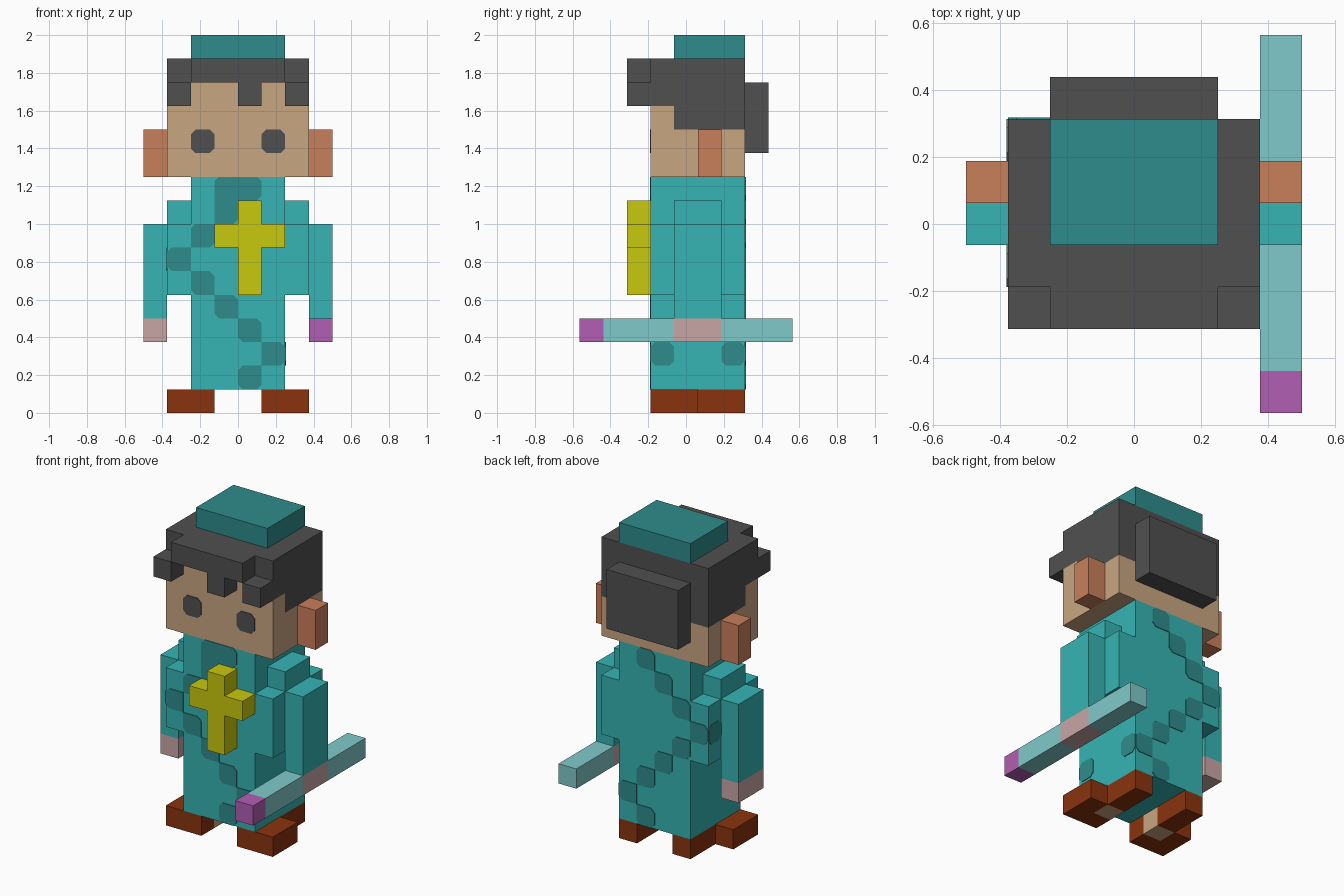
import bpy, bmesh
from itertools import product
from mathutils import Vector

old = bpy.data.objects.get("Cube")
if old:
    bpy.data.objects.remove(old, do_unlink=True)

U = 0.125  # one block


def material(name, rgb):
    lin = [((c / 255 + 0.055) / 1.055) ** 2.4 if c > 10 else c / 3294 for c in rgb] + [1]
    m = bpy.data.materials.new(name)
    m.use_nodes = True
    m.diffuse_color = lin
    m.node_tree.nodes["Principled BSDF"].inputs["Base Color"].default_value = lin
    return m


teal = material("robe_teal", (54, 180, 180))
dark_teal = material("dark_teal", (47, 140, 140))
yellow = material("yellow", (201, 201, 14))
brown = material("shoe_brown", (138, 51, 13))
skin = material("skin", (201, 166, 129))
ear_tone = material("ear_orange", (201, 126, 91))
pink = material("hand_pink", (201, 166, 166))
purple = material("handle_purple", (178, 94, 178))
charcoal = material("hair_charcoal", (80, 80, 80))
pale = material("blade_pale_teal", (129, 202, 202))

cells = {}   # block position -> part name
parts = {}   # part name -> material


def block(name, mat, x, y, z):
    """Fill a range of blocks; later parts replace earlier ones."""
    parts[name] = mat
    for c in product(range(*x), range(*y), range(*z)):
        cells[c] = name


def both(name, mat, x, y, z):
    """Fill a mirrored pair of block ranges."""
    block("left_" + name, mat, x, y, z)
    block("right_" + name, mat, (-x[1], -x[0]), y, z)


def finish(name, bm, mat):
    me = bpy.data.meshes.new(name)
    bm.to_mesh(me)
    bm.free()
    me.materials.append(mat)
    bpy.context.collection.objects.link(bpy.data.objects.new(name, me))


def place(x, y, z):
    return Vector((x, y - 4.5, z)) * U


# Robe, shoulders and arms
block("robe", teal, (-2, 2), (3, 7), (1, 10))
both("shoulder", teal, (2, 3), (3, 7), (5, 8))
both("shoulder", teal, (2, 3), (4, 6), (8, 9))
both("sleeve", teal, (3, 4), (4, 6), (4, 8))

# Shoes with the bare foot showing
both("shoe", brown, (1, 3), (3, 5), (0, 1))
both("shoe", brown, (1, 2), (5, 7), (0, 1))
both("foot", skin, (1, 2), (4, 5), (0, 1))

# Head and ears
block("head", skin, (-3, 3), (3, 7), (10, 14))
both("ear", ear_tone, (3, 4), (5, 6), (10, 12))

# Hair: cap, sides, fringe and the bun at the back
block("hair", charcoal, (-3, 3), (3, 7), (14, 15))
block("hair", charcoal, (-3, 3), (4, 7), (12, 14))
for x in (-3, 2):
    block("hair", charcoal, (x, x + 1), (2, 4), (13, 14))
block("hair", charcoal, (-2, 2), (2, 3), (14, 15))
block("hair", charcoal, (0, 1), (2, 3), (13, 14))
block("hair_back", charcoal, (-2, 2), (7, 8), (11, 14))

# Hat
block("hat", dark_teal, (-2, 2), (4, 7), (15, 16))

# Chest cross
block("cross", yellow, (0, 1), (2, 3), (5, 9))
block("cross", yellow, (-1, 2), (2, 3), (7, 8))

# Staff held in the left hand
block("staff_blade", pale, (3, 4), (1, 9), (3, 4))
block("staff_handle", purple, (3, 4), (0, 1), (3, 4))
both("hand", pink, (3, 4), (4, 6), (3, 4))

# Build each part from the outer sides of its blocks
for name, mat in parts.items():
    bm = bmesh.new()
    for c in [k for k, v in cells.items() if v == name]:
        for axis, side in product(range(3), (0, 1)):
            near = list(c)
            near[axis] += 2 * side - 1
            if tuple(near) in cells:
                continue
            a, b = (axis + 1) % 3, (axis + 2) % 3
            ring = []
            for da, db in ((0, 0), (1, 0), (1, 1), (0, 1)):
                p = list(c)
                p[axis] += side
                p[a] += da
                p[b] += db
                ring.append(bm.verts.new(place(*p)))
            bm.faces.new(ring if side else ring[::-1])
    bmesh.ops.remove_doubles(bm, verts=bm.verts, dist=0.001)
    bmesh.ops.dissolve_limit(bm, angle_limit=0.01, verts=bm.verts, edges=bm.edges)
    finish(name, bm, mat)


def plate(bm, origin, u, v, touching=()):
    """Thin square plate with its free corners cut off."""
    n = u.cross(v) * 0.004
    corners = ((0, 0), (1, 0), (1, 1), (0, 1))
    pts = []
    for i, (a, b) in enumerate(corners):
        p = Vector((a, b))
        if (a, b) in touching:
            pts.append(p)
        else:
            pts += [p.lerp(Vector(corners[i - 1]), 0.2),
                    p.lerp(Vector(corners[(i + 1) % 4]), 0.2)]
    low = [bm.verts.new(origin + (u * p.x + v * p.y) * U) for p in pts]
    top = [bm.verts.new(w.co + n) for w in low]
    bm.faces.new(top)
    for i in range(len(low)):
        bm.faces.new((low[i - 1], low[i], top[i], top[i - 1]))


X, Y, Z = Vector((1, 0, 0)), Vector((0, 1, 0)), Vector((0, 0, 1))

# Eyes
bm = bmesh.new()
for x in (-2, 1):
    plate(bm, place(x, 3, 11), X, Z)
finish("eyes", bm, charcoal)

# Winding pattern on the robe, front and back
trail = [(0, 9), (-1, 8), (-2, 7), (-3, 6), (-2, 5), (-1, 4), (0, 3), (1, 2), (0, 1)]


def joined(x, z, a, b, group):
    """True where another pattern square meets this corner."""
    dx, dz = 2 * a - 1, 2 * b - 1
    return any(q in group for q in ((x + dx, z), (x, z + dz), (x + dx, z + dz)))


bm = bmesh.new()
front = trail + [(-1, 9)]
for group, y in ((front, 3), (trail, 7)):
    for x, z in group:
        hits = [k for k in product((0, 1), (0, 1)) if joined(x, z, *k, group)]
        if y == 3:
            plate(bm, place(x, y, z), X, Z, hits)
        else:
            plate(bm, place(x + 1, y, z), -X, Z, [(1 - a, b) for a, b in hits])
# Pattern squares wrapping around the sides
for y in (3, 6):
    plate(bm, place(2, y, 2), Y, Z)
    plate(bm, place(-3, y + 1, 6), -Y, Z)
finish("robe_pattern", bm, dark_teal)
